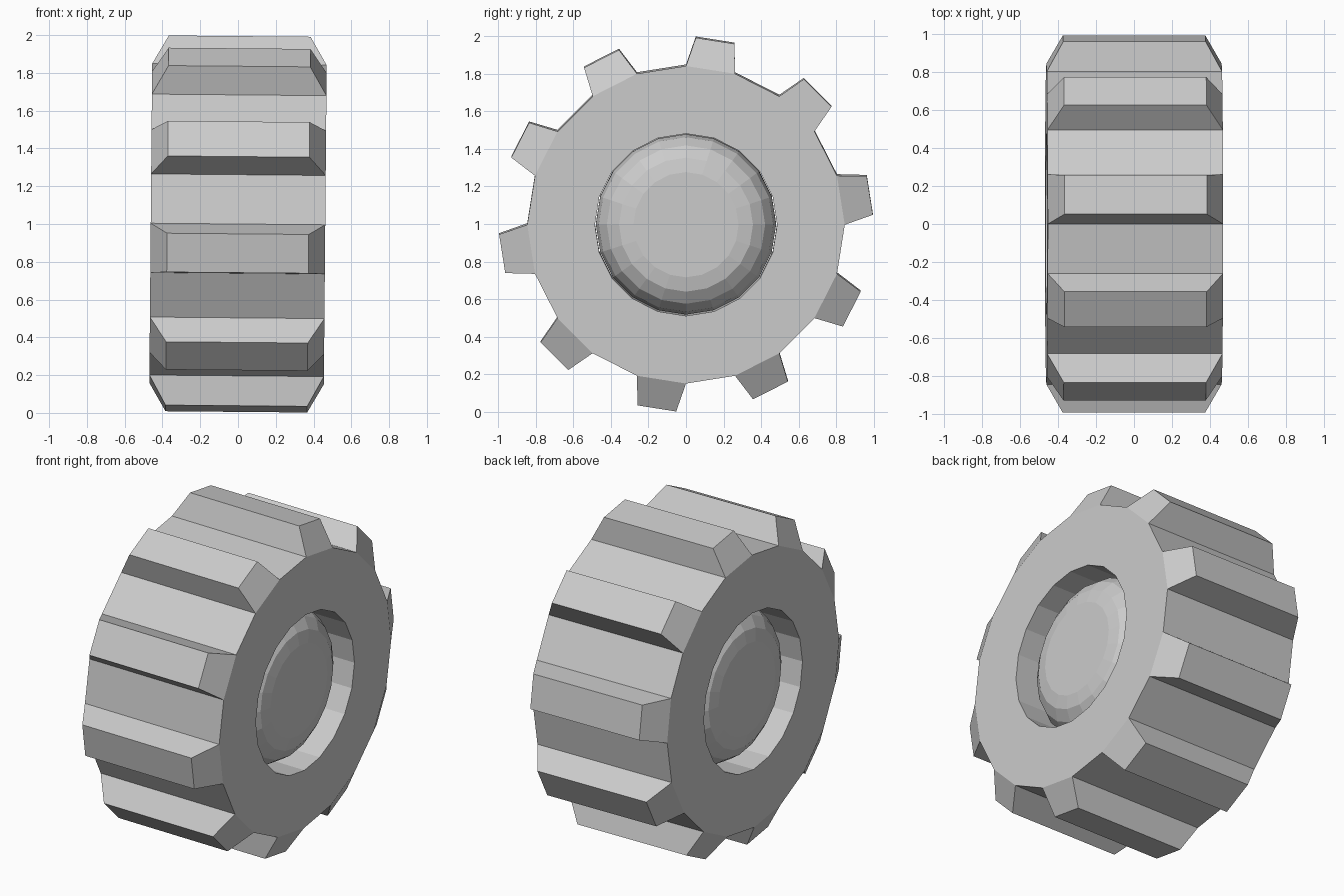
import bpy, bmesh, math

if "Cube" in bpy.data.objects:
    bpy.data.objects.remove(bpy.data.objects["Cube"])

SIDES = 20
STEP = 2 * math.pi / SIDES
TILT = 0.009  # slight lean about the y axis


def ring(bm, r, x):
    return [bm.verts.new((x, r * math.cos(i * STEP), r * math.sin(i * STEP)))
            for i in range(SIDES)]


def bridge(bm, a, b):
    for i in range(SIDES):
        j = (i + 1) % SIDES
        bm.faces.new((a[i], a[j], b[j], b[i]))


def finish(bm, name):
    bmesh.ops.recalc_face_normals(bm, faces=bm.faces)
    mesh = bpy.data.meshes.new(name)
    bm.to_mesh(mesh)
    bm.free()
    ob = bpy.data.objects.new(name, mesh)
    ob.location = (0, 0, 1)
    ob.rotation_euler = (0, TILT, 0)
    bpy.context.collection.objects.link(ob)


# Tyre: 20-sided tube with a tapered tread block on every second side
W, R, HOLE = 0.462, 0.845, 0.485
TOP_W, TOP_R, TOP_HALF = 0.375, 0.996, math.radians(6)
bm = bmesh.new()
left, right = ring(bm, R, -W), ring(bm, R, W)
hole_l, hole_r = ring(bm, HOLE, -W), ring(bm, HOLE, W)
bridge(bm, left, hole_l)
bridge(bm, right, hole_r)
bridge(bm, hole_l, hole_r)
for i in range(SIDES):
    j = (i + 1) % SIDES
    base = [left[i], left[j], right[j], right[i]]
    if i % 2 == 1:
        bm.faces.new(base)
        continue
    mid = (i + 0.5) * STEP
    top = [bm.verts.new((x, TOP_R * math.cos(mid + a), TOP_R * math.sin(mid + a)))
           for x, a in ((-TOP_W, -TOP_HALF), (-TOP_W, TOP_HALF),
                        (TOP_W, TOP_HALF), (TOP_W, -TOP_HALF))]
    bm.faces.new(top)
    for k in range(4):
        n = (k + 1) % 4
        bm.faces.new((base[k], base[n], top[n], top[k]))
finish(bm, "tyre")

# Hub: cylinder with quarter-round edges, recessed in the hole on both sides
FLAT, ROUND, FACE_X = 0.28, 0.2, 0.42
bm = bmesh.new()
half = [(FLAT + ROUND * math.sin(k * math.pi / 8),
         FACE_X - ROUND * (1 - math.cos(k * math.pi / 8))) for k in range(5)]
profile = half + [(r, -x) for r, x in reversed(half)]
rings = [ring(bm, r, x) for r, x in profile]
for a, b in zip(rings, rings[1:]):
    bridge(bm, a, b)
bm.faces.new(rings[0])
bm.faces.new(rings[-1])
finish(bm, "hub")
